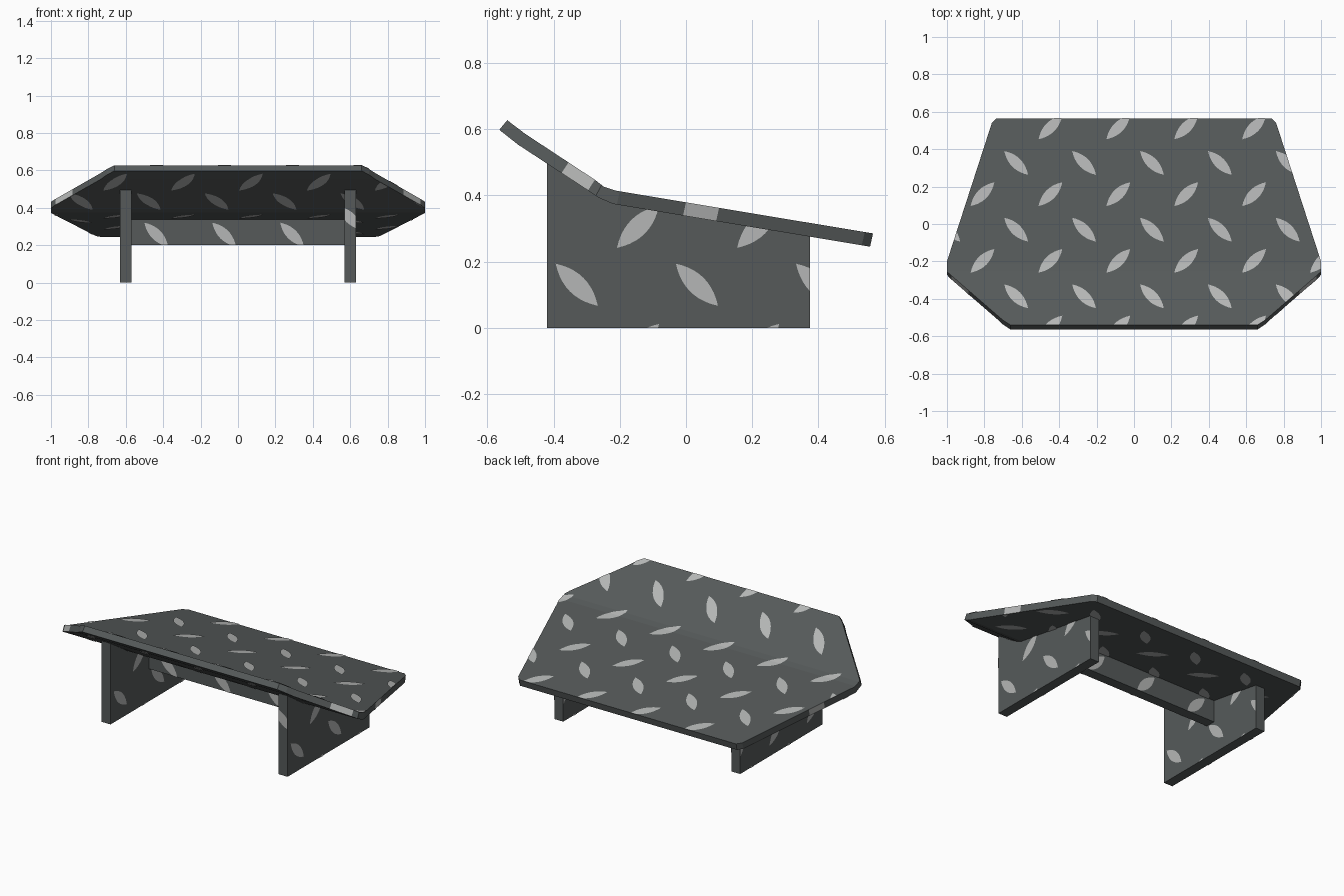
import bpy, bmesh
from mathutils import Vector

if "Cube" in bpy.data.objects:
    bpy.data.objects.remove(bpy.data.objects["Cube"])


def material(name, color):
    m = bpy.data.materials.new(name)
    m.diffuse_color = (*color, 1)
    m.use_nodes = True
    m.node_tree.nodes["Principled BSDF"].inputs["Base Color"].default_value = m.diffuse_color
    return m


STEEL = material("dark steel", (0.092, 0.102, 0.102))
TREAD = material("light tread", (0.46, 0.47, 0.465))

# bent sheet profile: top y, top z, bottom y, bottom z
PROFILE = [(-0.54, 0.627, -0.564, 0.598), (-0.486, 0.586, -0.507, 0.553),
           (-0.275, 0.447, -0.296, 0.415), (-0.248, 0.426, -0.264, 0.393),
           (-0.211, 0.414, -0.22, 0.374), (0.565, 0.285, 0.556, 0.245)]
# outline of the sheet, seen from above
RIGHT = [(0.66, -0.54), (0.70, -0.515), (1, -0.255), (1, -0.2), (0.76, 0.54), (0.735, 0.565)]
OUTLINE = RIGHT + [(-x, y) for x, y in reversed(RIGHT)]
BENDS = [p[0] for p in PROFILE[1:-1]]
STEP_A, STEP_B = 0.363, 0.357
OFF = 0.003


def on_sheet(x, y, d):
    """Point on the bent sheet: d = 0 is the top, d = 1 the underside."""
    for a, b in zip(PROFILE, PROFILE[1:]):
        if y <= b[0] or b is PROFILE[-1]:
            break
    t = (y - a[0]) / (b[0] - a[0])
    ty, tz, by, bz = [p + (q - p) * t for p, q in zip(a, b)]
    return Vector((x, ty + (by - ty) * d, tz + (bz - tz) * d))


def finish(bm, name, mats):
    me = bpy.data.meshes.new(name)
    bm.to_mesh(me)
    bm.free()
    ob = bpy.data.objects.new(name, me)
    bpy.context.collection.objects.link(ob)
    for m in mats:
        me.materials.append(m)
    return ob


def cut(bm, co, no, clear=False):
    bmesh.ops.bisect_plane(bm, geom=bm.verts[:] + bm.edges[:] + bm.faces[:], dist=1e-5,
                           plane_co=(*co, 0), plane_no=(*no, 0), clear_outer=clear)


def prism(name, pts, x0, x1):
    """Extrude a y-z outline along x."""
    bm = bmesh.new()
    f = bm.faces.new([bm.verts.new((x0, y, z)) for y, z in pts])
    r = bmesh.ops.extrude_face_region(bm, geom=[f])
    for v in r["geom"]:
        if isinstance(v, bmesh.types.BMVert):
            v.co.x = x1
    bmesh.ops.recalc_face_normals(bm, faces=bm.faces)
    return finish(bm, name, [STEEL])


def grid(a, b, slant, na, nb):
    return [(a + i * STEP_A, b + j * STEP_B, slant) for i in range(na) for j in range(nb)]


def treads(name, spots, clip, place, outward, bends=()):
    """Lens-shaped tread marks, clipped to a convex outline and laid on a surface."""
    bm = bmesh.new()
    ts = [i / 5 for i in range(-5, 5)]
    for a, b, s in spots:
        ring = [(t, 0.029 * (1 - t * t)) for t in ts] + [(-t, -0.029 * (1 - t * t)) for t in ts]
        bm.faces.new([bm.verts.new((a + 0.707 * (0.09 * t - w),
                                    b + s * 0.707 * (0.09 * t + w), 0)) for t, w in ring])
    for (ax, ay), (bx, by) in zip(clip, clip[1:] + clip[:1]):
        cut(bm, (ax, ay), (by - ay, ax - bx), True)
    for y in bends:
        cut(bm, (0, y), (0, 1))
    for v in bm.verts:
        v.co = place(v.co.x, v.co.y)
    bm.normal_update()
    for f in bm.faces:
        if f.normal.dot(Vector(outward)) < 0:
            f.normal_flip()
    return finish(bm, name, [TREAD])


# bent top sheet, with tread patches on its side edges
PATCHES = [(-0.355, -0.275), (0.0, 0.1)]
bm = bmesh.new()
bm.faces.new([bm.verts.new((x, y, 0)) for x, y in OUTLINE])
for y in BENDS + [p for pair in PATCHES for p in pair]:
    cut(bm, (0, y), (0, 1))
r = bmesh.ops.extrude_face_region(bm, geom=bm.faces[:])
for v in r["geom"]:
    if isinstance(v, bmesh.types.BMVert):
        v.co.z = 1
for f in bm.faces:
    c = f.calc_center_median()
    if abs(c.z - 0.5) < 0.1 and any(lo < c.y < hi for lo, hi in PATCHES):
        f.material_index = 1
for v in bm.verts:
    v.co = on_sheet(*v.co)
bmesh.ops.recalc_face_normals(bm, faces=bm.faces)
finish(bm, "top_sheet", [STEEL, TREAD])

treads("top_treads", grid(-1.173, -0.555, 1, 7, 4) + grid(-0.993, -0.388, -1, 7, 3),
       OUTLINE, lambda x, y: on_sheet(x, y, -0.07), (0, 0, 1), BENDS)
treads("underside_treads", grid(-1.02, -0.46, -1, 7, 3) + grid(-0.84, -0.31, 1, 6, 3),
       OUTLINE, lambda x, y: on_sheet(x, y, 1.07), (0, 0, -1), BENDS)

# side panels used as legs
LEG = [(-0.42, 0), (0.375, 0), (0.375, 0.28), (-0.22, 0.378), (-0.264, 0.397), (-0.42, 0.498)]
LEG_CLIP = [(-0.42, 0), (0.375, 0), (0.375, 0.276), (-0.42, 0.408)]
leg_spots = grid(-0.145, -0.052, 1, 2, 2) + grid(-0.33, 0.13, -1, 3, 1)
for side, s in (("left", -1), ("right", 1)):
    prism(side + "_leg", LEG, s * 0.57, s * 0.63)
    for face, x, n in (("outer", 0.63 + OFF, s), ("inner", 0.57 - OFF, -s)):
        treads(f"{side}_leg_{face}_treads", leg_spots, LEG_CLIP,
               lambda y, z: Vector((s * x, y, z)), (n, 0, 0))
treads("right_leg_front_tread", [(0.6, 0.345, -1)],
       [(0.57, 0), (0.63, 0), (0.63, 0.49), (0.57, 0.49)],
       lambda x, z: Vector((x, -0.42 - OFF, z)), (0, -1, 0))

# crossbar between the legs
prism("crossbar", [(-0.05, 0.2), (0.012, 0.2), (0.012, 0.337), (-0.05, 0.337)], -0.57, 0.57)
for face, y, n in (("front", -0.05 - OFF, -1), ("back", 0.012 + OFF, 1)):
    treads(f"crossbar_{face}_treads", grid(-0.437, 0.257, -1, 3, 1),
           [(-0.57, 0.2), (0.57, 0.2), (0.57, 0.335), (-0.57, 0.335)],
           lambda x, z: Vector((x, y, z)), (0, n, 0))
